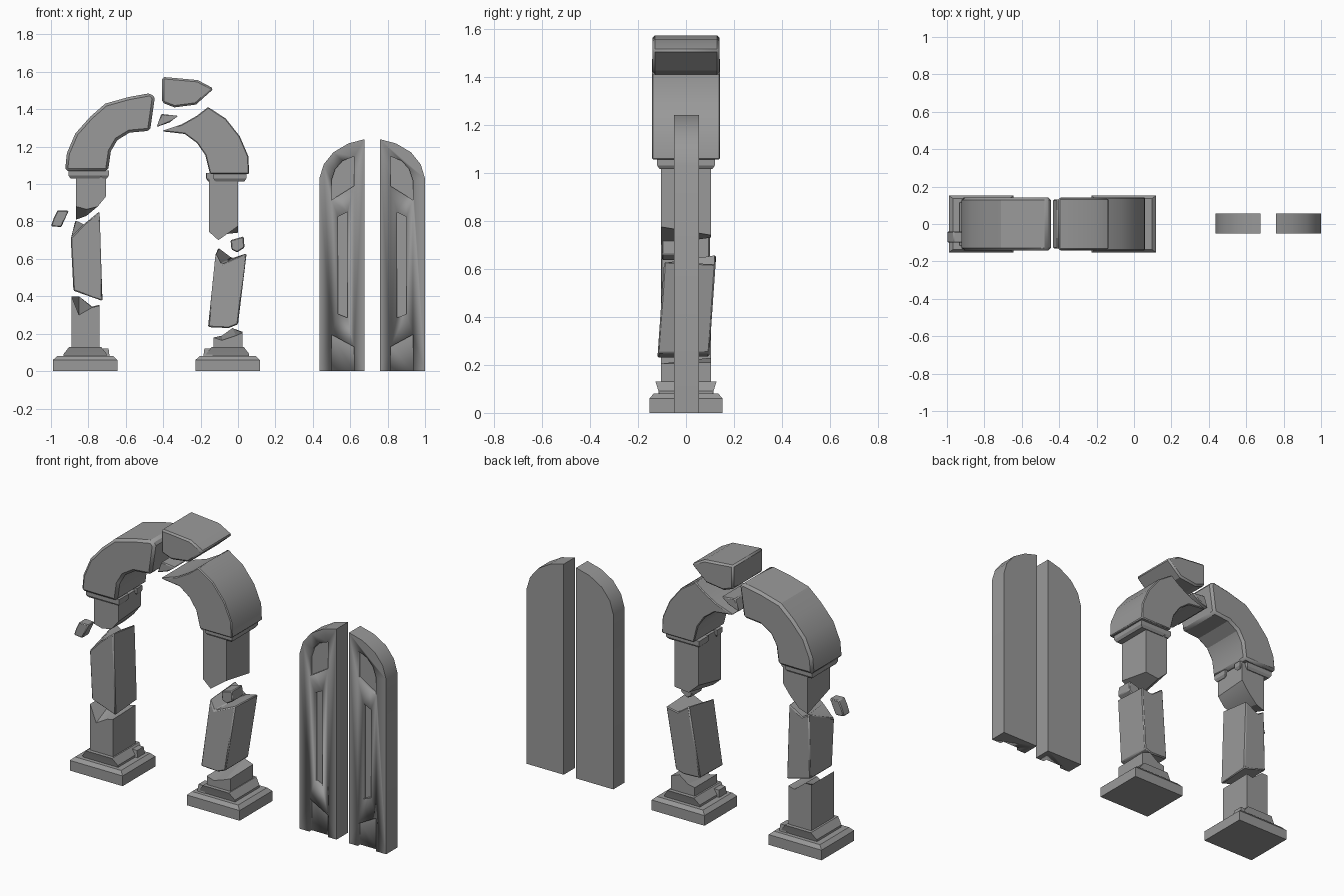
import bpy, bmesh, math
from mathutils import Vector

cube = bpy.data.objects.get("Cube")
if cube:
    bpy.data.objects.remove(cube, do_unlink=True)

stone = bpy.data.materials.new("grey_stone")
stone.use_nodes = True
GREY = (0.32, 0.32, 0.32, 1)
stone.diffuse_color = GREY
stone.node_tree.nodes["Principled BSDF"].inputs["Base Color"].default_value = GREY


def finish(name, bm, bevel=0.0):
    """Turn a bmesh into a stone object with crisp edges."""
    bmesh.ops.recalc_face_normals(bm, faces=bm.faces)
    mesh = bpy.data.meshes.new(name)
    bm.to_mesh(mesh)
    bm.free()
    mesh.materials.append(stone)
    obj = bpy.data.objects.new(name, mesh)
    bpy.context.collection.objects.link(obj)
    if bevel:
        mod = obj.modifiers.new("worn_edges", "BEVEL")
        mod.width = bevel
        mod.segments = 1
        mod.limit_method = "ANGLE"
        mod.angle_limit = math.radians(45)
    bpy.ops.object.select_all(action="DESELECT")
    obj.select_set(True)
    bpy.context.view_layer.objects.active = obj
    bpy.ops.object.shade_smooth_by_angle(angle=math.radians(25))
    return obj


def add_prism(bm, front, y0, y1, back=None, lean=0.0, lean_z=0.0):
    """Join a front outline to a back outline (x, z), optionally leaning in y."""
    def ring(points, y):
        return [bm.verts.new((x, y + lean * (z - lean_z), z)) for x, z in points]
    a, b = ring(front, y0), ring(back or front, y1)
    bm.faces.new(a)
    bm.faces.new(b[::-1])
    for i in range(len(a)):
        j = (i + 1) % len(a)
        bm.faces.new((a[i], b[i], b[j], a[j]))


def prism(name, front, y0, y1, back=None, bevel=0.0, lean=0.0, lean_z=0.0):
    bm = bmesh.new()
    add_prism(bm, front, y0, y1, back, lean, lean_z)
    return finish(name, bm, bevel)


def stack(name, cx, cy, rings):
    """Stack rectangular rings (z, half width, half depth)."""
    bm = bmesh.new()
    loops = [[bm.verts.new((cx + sx * hx, cy + sy * hy, z))
              for sx, sy in ((-1, -1), (1, -1), (1, 1), (-1, 1))] for z, hx, hy in rings]
    bm.faces.new(loops[0])
    bm.faces.new(loops[-1])
    for a, b in zip(loops, loops[1:]):
        for i in range(4):
            j = (i + 1) % 4
            bm.faces.new((a[i], a[j], b[j], b[i]))
    return finish(name, bm)


# Plinths, collars and broken capitals; the second pillar is turned half round
for side, cx, s, cap_x, cap_z in (("right", -0.817, 1, -0.798, 1.03),
                                  ("left", -0.055, -1, -0.063, 1.015)):
    stack(side + "_plinth", cx, 0, [(0, .172, .152), (.06, .172, .152), (.08, .15, .135)])
    stack(side + "_collar", cx, 0, [(.08, .115, .112), (.092, .115, .115), (.13, .085, .127)])
    stack(side + "_collar_chip", cx + s * .105, s * .08,
          [(.08, .025, .035), (.12, .02, .03)])
    for part, dx, hx, y, hy in (("capital", -.02, .088, 0, .12),
                                ("capital_corner", .085, .022, -.075, .045),
                                ("capital_chip", .085, .02, .075, .025)):
        stack(side + "_" + part, cap_x + s * dx, s * y,
              [(cap_z, hx - .01, hy - .01), (cap_z + .015, hx, hy), (cap_z + .043, hx, hy)])

# Right pillar shaft, broken in three
prism("right_lower_shaft",
      [(-.89, .1), (-.74, .1), (-.74, .35), (-.78, .34), (-.85, .30), (-.89, .40)],
      -.105, .105,
      [(-.89, .1), (-.74, .1), (-.74, .355), (-.78, .345), (-.85, .40), (-.89, .40)])
prism("right_middle_shaft",
      [(-.88, .43), (-.725, .375), (-.74, .855), (-.825, .785), (-.895, .71)],
      -.105, .1,
      [(-.88, .43), (-.725, .39), (-.74, .83), (-.825, .78), (-.87, .81)], bevel=.006)
prism("right_upper_shaft",
      [(-.865, 1.06), (-.705, 1.06), (-.705, .935), (-.75, .88), (-.81, .865), (-.865, .88)],
      -.105, .105,
      [(-.865, 1.06), (-.705, 1.06), (-.705, .95), (-.75, .89), (-.81, .83), (-.865, .81)])

# Left pillar shaft, broken in three
prism("left_lower_shaft",
      [(-.13, .1), (.025, .1), (.025, .205), (-.01, .19), (-.085, .165), (-.13, .18)],
      -.105, .105,
      [(-.13, .1), (.025, .1), (.025, .21), (-.03, .23), (-.085, .19), (-.13, .18)])
prism("left_middle_shaft",
      [(-.16, .235), (-.05, .23), (0, .25), (.045, .63), (-.09, .57), (-.12, .63)],
      -.105, .11,
      [(-.16, .24), (-.05, .235), (0, .25), (.045, .62), (-.03, .605), (-.105, .66)],
      bevel=.006, lean=.07, lean_z=.43)
prism("left_upper_shaft",
      [(-.155, 1.05), (0, 1.05), (0, .775), (-.105, .70), (-.155, .745)],
      -.105, .105,
      [(-.155, 1.05), (0, 1.05), (0, .74), (-.09, .73), (-.155, .79)])

# Arch halves and the lifted keystone
prism("right_arch",
      [(-.925, 1.07), (-.915, 1.165), (-.87, 1.27), (-.79, 1.36), (-.71, 1.43),
       (-.585, 1.465), (-.465, 1.487), (-.445, 1.46), (-.47, 1.285), (-.58, 1.275),
       (-.645, 1.235), (-.68, 1.175), (-.695, 1.07)], -.142, .142, bevel=.014)
prism("left_arch",
      [(-.405, 1.285), (-.30, 1.32), (-.22, 1.365), (-.16, 1.412), (-.065, 1.35),
       (.01, 1.255), (.055, 1.15), (.06, 1.055), (-.15, 1.055), (-.175, 1.155),
       (-.22, 1.22), (-.285, 1.268), (-.39, 1.28)], -.142, .142, bevel=.008)
prism("keystone",
      [(-.405, 1.573), (-.215, 1.556), (-.13, 1.51), (-.225, 1.425), (-.34, 1.41),
       (-.405, 1.435)], -.14, .14, bevel=.01)

# Floating fragments
prism("arch_fragment",
      [(-.41, 1.375), (-.32, 1.365), (-.365, 1.33), (-.435, 1.305)], -.13, .13, bevel=.005)
prism("right_fragment",
      [(-.965, .86), (-.905, .857), (-.945, .77), (-1.0, .775), (-.985, .82)],
      -.1, -.04, bevel=.005)
prism("left_fragment",
      [(-.04, .70), (.03, .72), (.035, .66), (-.005, .635), (-.035, .65)],
      -.1, 0, bevel=.005)

# Door leaves with recessed front panels
LEAF = [(.435, 0), (.435, 1.03), (.458, 1.105), (.51, 1.17), (.59, 1.217), (.677, 1.24),
        (.677, 0)]
PANELS = [
    [(.50, .915), (.50, 1.02), (.52, 1.08), (.56, 1.125), (.62, 1.147), (.62, .99)],
    [(.535, .305), (.535, .825), (.585, .85), (.585, .285)],
    [(.50, -.05), (.50, .195), (.62, .13), (.62, -.05)],
]


def door(name, place):
    leaf = prism(name, [place(p) for p in LEAF], -.05, .055)
    bm = bmesh.new()
    for panel in PANELS:
        add_prism(bm, [place(p) for p in panel], -.1, -.028)
    cutter = finish(name + "_cutter", bm)
    cutter.hide_render = True
    mod = leaf.modifiers.new("panels", "BOOLEAN")
    mod.operation, mod.solver, mod.object = "DIFFERENCE", "EXACT", cutter
    bpy.ops.object.select_all(action="DESELECT")
    leaf.select_set(True)
    bpy.context.view_layer.objects.active = leaf
    bpy.ops.object.modifier_apply(modifier=mod.name)
    bpy.data.objects.remove(cutter, do_unlink=True)


door("right_door", lambda p: p)
door("left_door", lambda p: (1.435 - p[0], p[1]))
